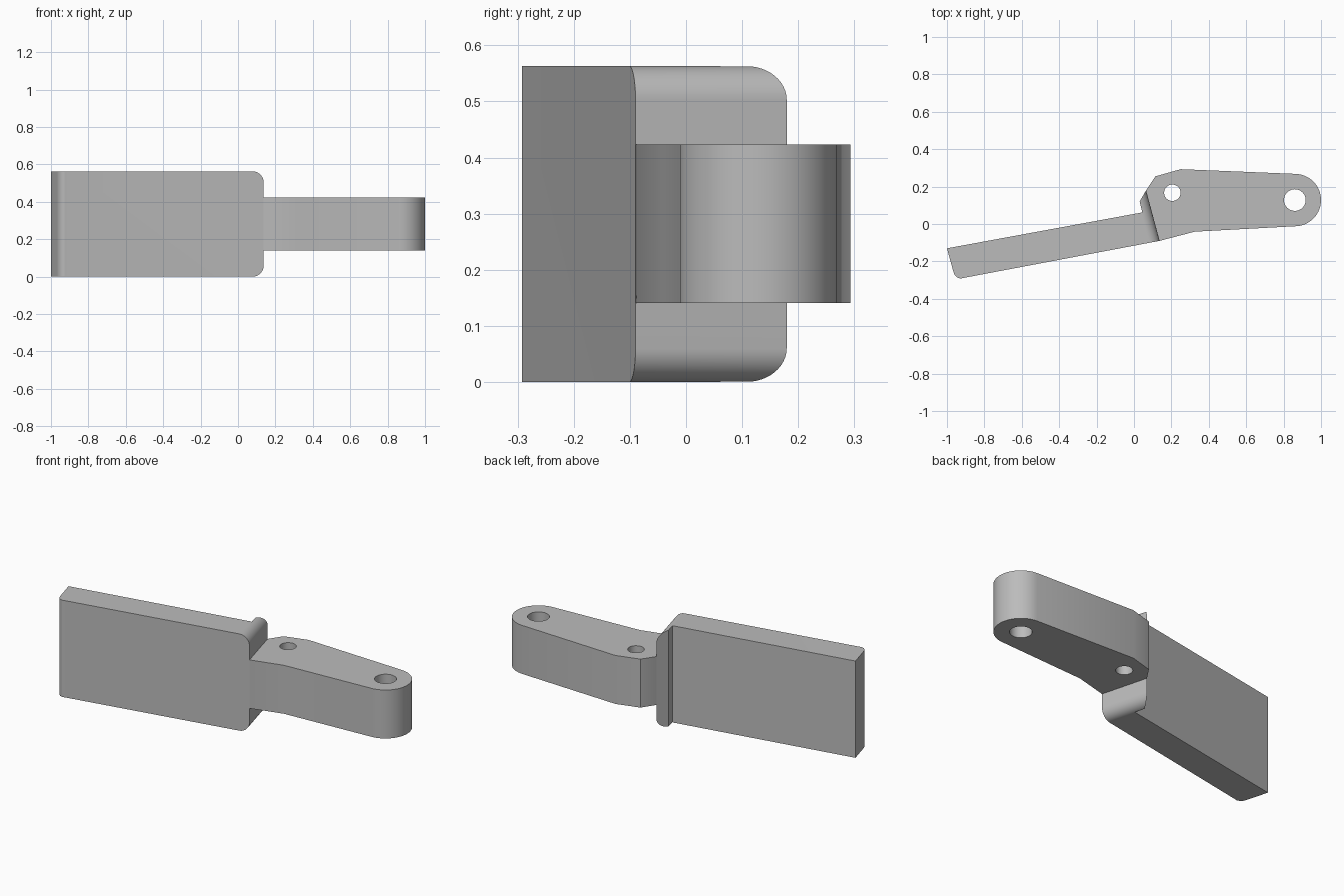
import bpy, bmesh
from math import radians, cos, sin

cube = bpy.data.objects.get("Cube")
if cube:
    bpy.data.objects.remove(cube)

# Single metal colour
metal = bpy.data.materials.new("plain_grey")
metal.use_nodes = True
metal.diffuse_color = (0.5, 0.5, 0.5, 1)
metal.node_tree.nodes["Principled BSDF"].inputs["Base Color"].default_value = (0.5, 0.5, 0.5, 1)


def arc(cx, cy, r, a0, a1, n):
    """Points on an arc, angles in degrees."""
    angles = [radians(a0 + (a1 - a0) * i / n) for i in range(n + 1)]
    return [(cx + r * cos(a), cy + r * sin(a)) for a in angles]


def prism(name, points, low, high, upright=False):
    """Extrude an outline along z, or along y when upright."""
    bm = bmesh.new()
    if upright:
        verts = [bm.verts.new((x, low, z)) for x, z in points]
        shift = (0, high - low, 0)
    else:
        verts = [bm.verts.new((x, y, low)) for x, y in points]
        shift = (0, 0, high - low)
    base = bm.faces.new(verts)
    grown = bmesh.ops.extrude_face_region(bm, geom=[base], use_keep_orig=True)["geom"]
    moved = [g for g in grown if isinstance(g, bmesh.types.BMVert)]
    bmesh.ops.translate(bm, verts=moved, vec=shift)
    bmesh.ops.recalc_face_normals(bm, faces=bm.faces)
    mesh = bpy.data.meshes.new(name)
    bm.to_mesh(mesh)
    bm.free()
    mesh.materials.append(metal)
    obj = bpy.data.objects.new(name, mesh)
    bpy.context.collection.objects.link(obj)
    return obj


def select_only(obj):
    bpy.ops.object.select_all(action="DESELECT")
    obj.select_set(True)
    bpy.context.view_layer.objects.active = obj


def cut(obj, tool, operation):
    """Apply a boolean and discard the cutter."""
    tool.hide_render = True
    bpy.context.view_layer.update()
    mod = obj.modifiers.new("cut", "BOOLEAN")
    mod.operation = operation
    mod.solver = "EXACT"
    mod.object = tool
    select_only(obj)
    bpy.ops.object.modifier_apply(modifier=mod.name)
    bpy.data.objects.remove(tool)


HEIGHT = 0.563

# Wide plate with a rounded outer corner and a hooked lip at the inner end
plate = prism("plate", [
    (-1, -0.13), (-0.967, -0.25), (-0.96, -0.271), (-0.946, -0.286),
    (-0.927, -0.292), (-0.905, -0.287), (0.137, -0.09),
    (0.065, 0.18), (0.03, 0.12), (0.045, 0.062)], 0, HEIGHT)

# Round the top and bottom of the plate's inner end
R = 0.06
envelope = [(-1.5, -0.1), (-R, -0.1), (-R, 0)]
envelope = [(-1.5, 0)] + arc(-R, R, R, -90, 0, 12) + arc(-R, HEIGHT - R, R, 0, 90, 12) + [(-1.5, HEIGHT)]
rounder = prism("rounder", envelope, -1, 1, upright=True)
rounder.location = (0.137, -0.09, 0)
rounder.rotation_euler.z = radians(15)
cut(plate, rounder, "INTERSECT")

# Lever arm with a round tip
arm = prism("lever_arm",
            [(0.1, -0.08), (0.137, -0.09), (0.325, -0.041)]
            + arc(0.86, 0.128, 0.14, -87, 87, 32)
            + [(0.25, 0.293), (0.115, 0.255), (0.065, 0.18), (0.055, 0.14)],
            0.141, 0.423)

# Pivot hole and end hole
for x, y, r in ((0.205, 0.167, 0.044), (0.86, 0.128, 0.058)):
    drill = prism("drill", arc(x, y, r, 0, 348.75, 31), -0.1, 0.7)
    cut(arm, drill, "DIFFERENCE")

for part in (plate, arm):
    select_only(part)
    bpy.ops.object.shade_smooth_by_angle(angle=radians(30))
